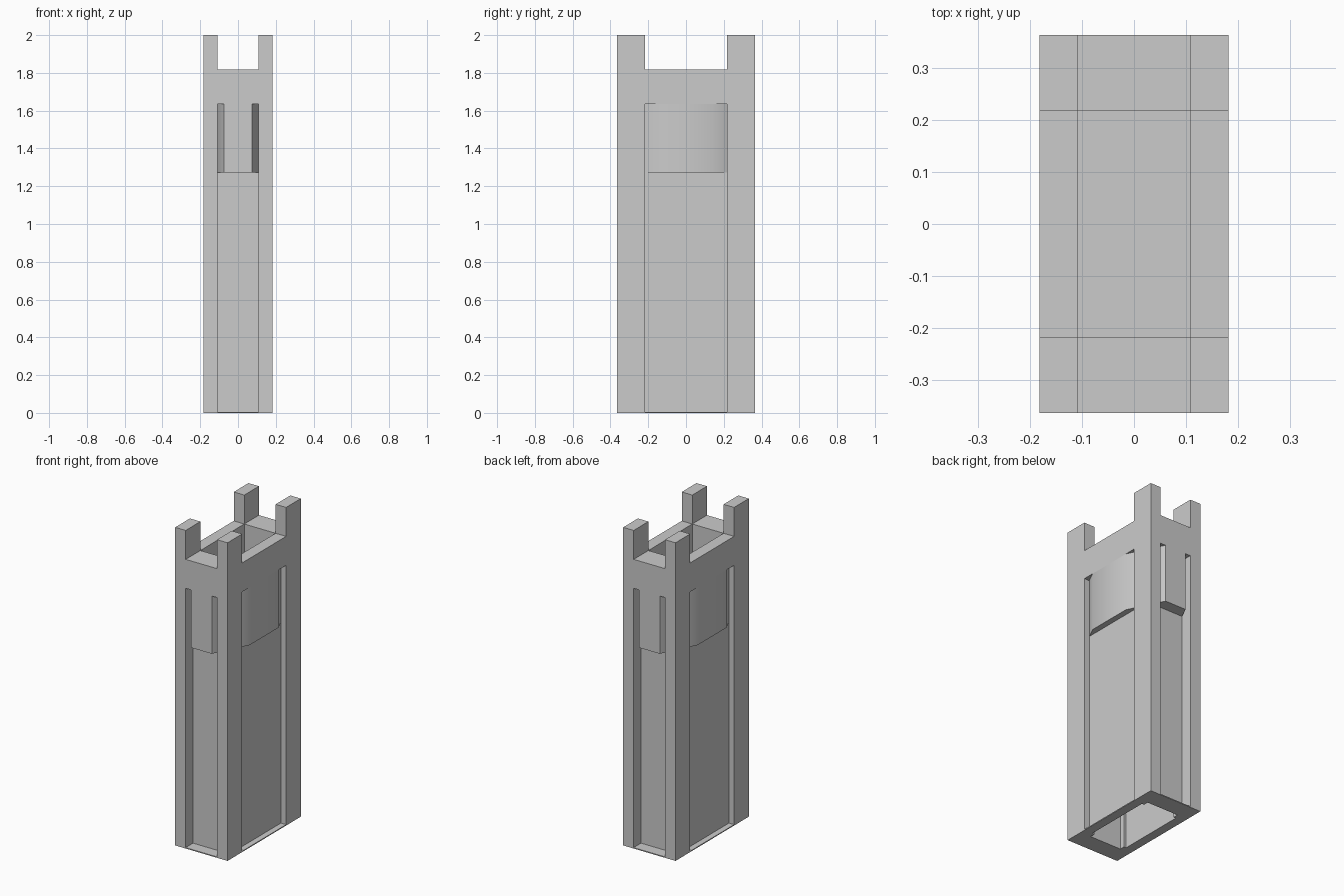
import bpy, bmesh, math

if "Cube" in bpy.data.objects:
    bpy.data.objects.remove(bpy.data.objects["Cube"])

W, D = 0.182, 0.364      # outer half sizes
IW, ID = 0.109, 0.218    # inner half sizes (between posts)
Z_SILL, Z_LINTEL, Z_RIM, Z_TOP = 1.273, 1.636, 1.818, 2.0
BASE = 0.006


def prism(name, outline, z0, z1, smooth=False):
    """Extrude a plan outline from z0 to z1."""
    bm = bmesh.new()
    face = bm.faces.new([bm.verts.new((x, y, z0)) for x, y in outline])
    top = bmesh.ops.extrude_face_region(bm, geom=[face])["geom"]
    bmesh.ops.translate(bm, vec=(0, 0, z1 - z0),
                        verts=[v for v in top if isinstance(v, bmesh.types.BMVert)])
    bmesh.ops.recalc_face_normals(bm, faces=bm.faces)
    mesh = bpy.data.meshes.new(name)
    bm.to_mesh(mesh)
    bm.free()
    obj = bpy.data.objects.new(name, mesh)
    bpy.context.collection.objects.link(obj)
    if smooth:
        bpy.ops.object.select_all(action='DESELECT')
        obj.select_set(True)
        bpy.context.view_layer.objects.active = obj
        bpy.ops.object.shade_smooth_by_angle(angle=math.radians(35))
    return obj


def box(name, x0, x1, y0, y1, z0, z1):
    return prism(name, [(x0, y0), (x1, y0), (x1, y1), (x0, y1)], z0, z1)


# corner posts
for sx, fx in ((-1, "left"), (1, "right")):
    for sy, fy in ((-1, "front"), (1, "back")):
        box(f"{fy}_{fx}_post", sx * IW, sx * W, sy * ID, sy * D, 0, Z_TOP)

# short walls (front and back) and long walls (left and right):
# half width, outer face, panel face, panel back, inner face, block half width
walls = {
    "short": (IW, D, 0.291, 0.250, ID, 0.073),
    "long": (ID, W, 0.146, 0.125, IW, 0.145),
}
for kind, (half, outer, face, back, inner, block) in walls.items():
    for s in (-1, 1):
        if kind == "short":
            side = "front" if s < 0 else "back"
            place = lambda pts: [(u, s * v) for u, v in pts]
        else:
            side = "left" if s < 0 else "right"
            place = lambda pts: [(s * v, u) for u, v in pts]

        def strip(v0, v1):
            return place([(-half, v0), (half, v0), (half, v1), (-half, v1)])

        # recessed panel, thin ledge under it, lintel above
        prism(side + "_panel", strip(back, face), BASE, Z_SILL)
        prism(side + "_base_ledge", strip(back, outer), 0, BASE)
        prism(side + "_lintel", strip(inner, outer), Z_LINTEL, Z_RIM)
        # overhanging block with chamfered flanks
        prism(side + "_overhang_block",
              place([(-half, inner), (half, inner), (half, face), (block, outer),
                     (-block, outer), (-half, face)]),
              Z_SILL, Z_LINTEL, smooth=True)

# inner deck that closes the shaft
box("inner_deck", -IW, IW, -ID, ID, Z_SILL, Z_SILL + 0.02)
